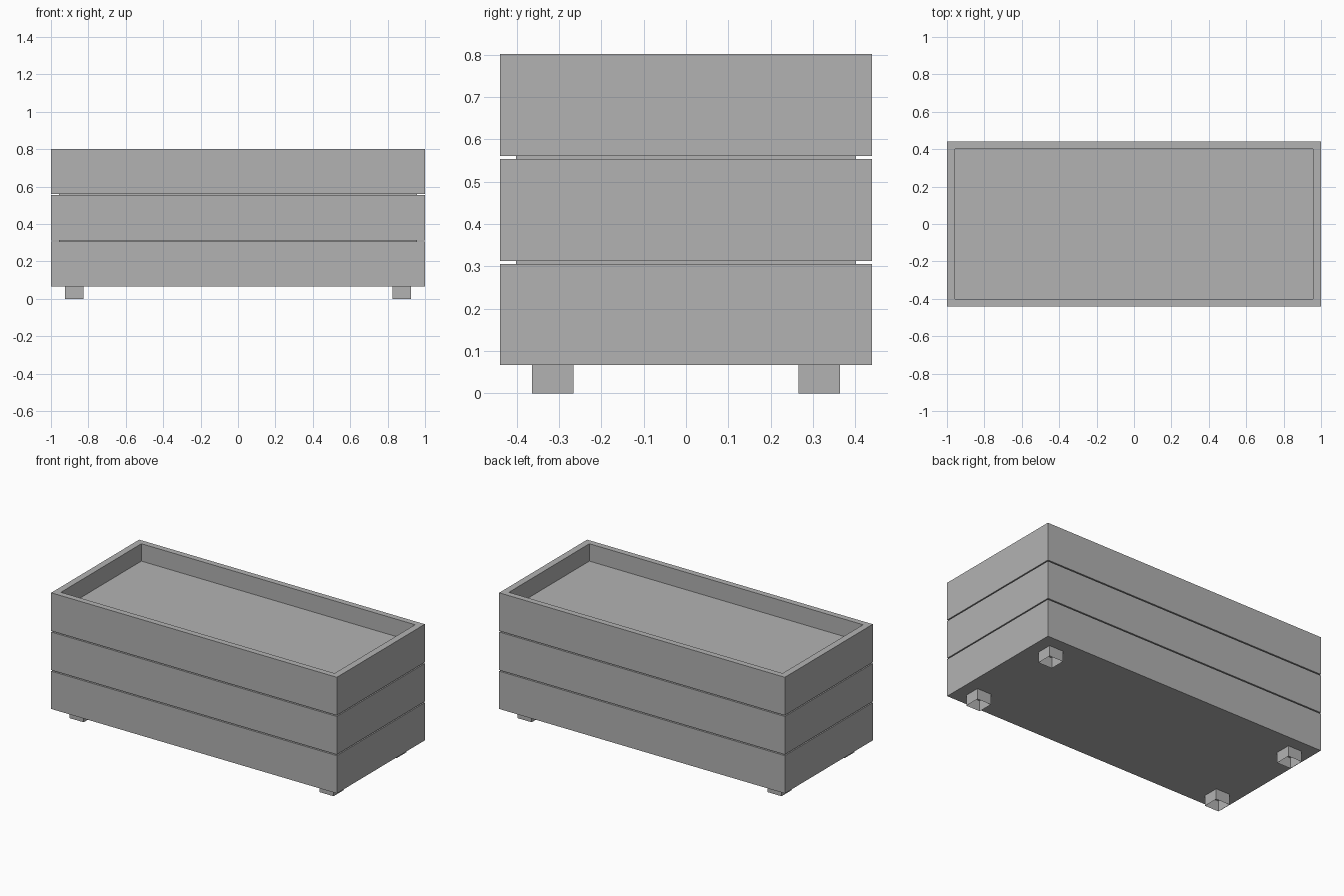
import bpy
import bmesh

# Clear the default cube only
cube = bpy.data.objects.get("Cube")
if cube:
    bpy.data.objects.remove(cube, do_unlink=True)

# Single plain grey
GREY = (0.448, 0.448, 0.448, 1.0)
mat = bpy.data.materials.new("plain_grey")
mat.use_nodes = True
mat.diffuse_color = GREY
mat.node_tree.nodes["Principled BSDF"].inputs["Base Color"].default_value = GREY

# Overall sizes
HALF_X, HALF_Y = 1.0, 0.44
IN_X, IN_Y = 0.958, 0.402
BASE, TOP = 0.067, 0.802


def finish(bm, name):
    bmesh.ops.recalc_face_normals(bm, faces=bm.faces)
    mesh = bpy.data.meshes.new(name)
    bm.to_mesh(mesh)
    bm.free()
    mesh.materials.append(mat)
    obj = bpy.data.objects.new(name, mesh)
    bpy.context.scene.collection.objects.link(obj)
    return obj


def box(name, hx, hy, z0, z1, cx=0, cy=0, open_ends=False):
    bm = bmesh.new()
    bmesh.ops.create_cube(bm, size=2)
    for v in bm.verts:
        v.co = (cx + v.co.x * hx, cy + v.co.y * hy, z1 if v.co.z > 0 else z0)
    obj_faces = [f for f in bm.faces if abs(f.normal.z) > 0.5]
    if open_ends:
        bmesh.ops.delete(bm, geom=obj_faces, context="FACES_ONLY")
    return finish(bm, name)


def frame(name, z0, z1):
    """Rectangular ring of boards, swept from outer wall to inner wall."""
    bm = bmesh.new()
    loops = []
    for hx, hy, z in ((HALF_X, HALF_Y, z0), (HALF_X, HALF_Y, z1),
                      (IN_X, IN_Y, z1), (IN_X, IN_Y, z0)):
        loops.append([bm.verts.new((sx * hx, sy * hy, z))
                      for sx, sy in ((-1, -1), (1, -1), (1, 1), (-1, 1))])
    for i in range(4):
        a, b = loops[i], loops[(i + 1) % 4]
        for j in range(4):
            k = (j + 1) % 4
            bm.faces.new((a[j], a[k], b[k], b[j]))
    return finish(bm, name)


# Three tiers of boards with narrow gaps; the lowest closes the underside
box("lower_tier", HALF_X, HALF_Y, BASE, 0.306)
frame("middle_tier", 0.313, 0.554)
frame("upper_tier", 0.561, TOP)

# Filling inside the tiers, seen as the planter floor and behind the gaps
box("inner_filling", IN_X, IN_Y, 0.2, 0.692)

# Hollow square feet
for side, sx in (("left", 1), ("right", -1)):
    for end, sy in (("front", -1), ("back", 1)):
        box(f"{end}_{side}_foot", 0.049, 0.049, 0, BASE,
            sx * 0.875, sy * 0.315, open_ends=True)
